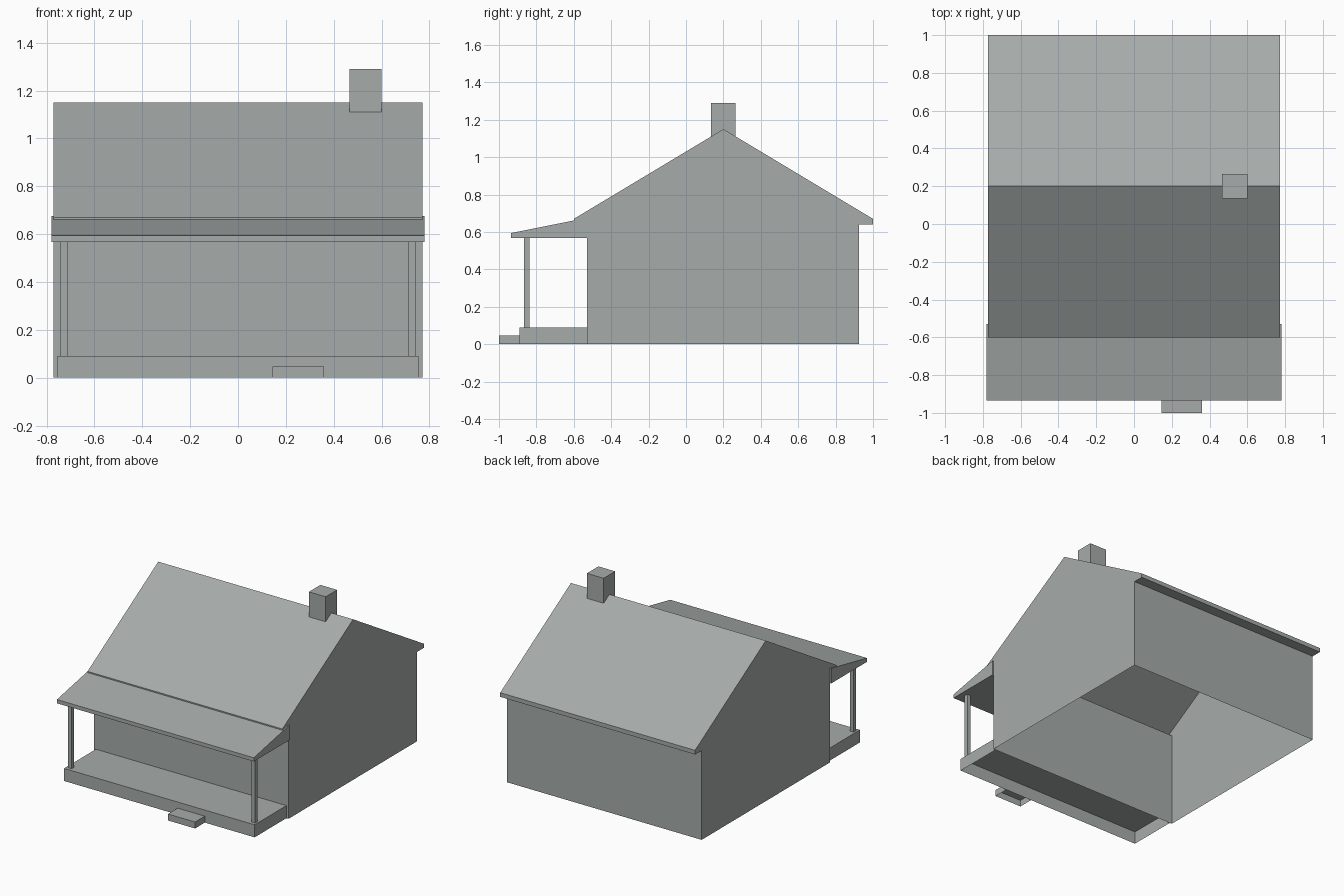
import bpy
import bmesh

cube = bpy.data.objects.get("Cube")
if cube:
    bpy.data.objects.remove(cube, do_unlink=True)

COLOR = (0.38, 0.41, 0.40, 1.0)
grey = bpy.data.materials.new("plain grey")
grey.use_nodes = True
grey.diffuse_color = COLOR
bsdf = next(n for n in grey.node_tree.nodes if n.type == "BSDF_PRINCIPLED")
bsdf.inputs["Base Color"].default_value = COLOR
bsdf.inputs["Roughness"].default_value = 0.8


def extrude_profile(name, profile, x0, x1, open_sides=()):
    """Sweep a closed (y, z) profile along x; sides listed in open_sides are left out."""
    bm = bmesh.new()
    near = [bm.verts.new((x0, y, z)) for y, z in profile]
    far = [bm.verts.new((x1, y, z)) for y, z in profile]
    bm.faces.new(near)
    bm.faces.new(far[::-1])
    count = len(profile)
    for i in range(count):
        if i not in open_sides:
            j = (i + 1) % count
            bm.faces.new((near[j], near[i], far[i], far[j]))
    # Profiles run clockwise in (y, z), so flip the faces if they point inward
    bm.normal_update()
    if bm.faces[:][0].normal.x > 0:
        bmesh.ops.reverse_faces(bm, faces=bm.faces[:])
    mesh = bpy.data.meshes.new(name)
    bm.to_mesh(mesh)
    bm.free()
    mesh.materials.append(grey)
    obj = bpy.data.objects.new(name, mesh)
    bpy.context.collection.objects.link(obj)
    return obj


def rect(y0, y1, z0, z1):
    """Rectangle whose last side is the bottom."""
    return [(y0, z0), (y0, z1), (y1, z1), (y1, z0)]


BOTTOM = (3,)
WALL_FRONT, WALL_BACK = -0.53, 0.925
RIDGE_Y, RIDGE_Z = 0.2, 1.15
EAVE_TOP, EAVE_BOTTOM = 0.67, 0.64

# House shell: walls, boxed eaves and gable roof, open underneath
house = [(WALL_FRONT, 0), (WALL_FRONT, EAVE_BOTTOM), (-0.6, EAVE_BOTTOM), (-0.6, EAVE_TOP),
         (RIDGE_Y, RIDGE_Z),
         (1.0, EAVE_TOP), (1.0, EAVE_BOTTOM), (WALL_BACK, EAVE_BOTTOM), (WALL_BACK, 0)]
extrude_profile("house_shell", house, -0.772, 0.772, (8,))

# Chimney straddling the ridge
side_z = RIDGE_Z - 0.065 * 0.6
chimney = [(0.135, side_z), (0.135, 1.29), (0.265, 1.29), (0.265, side_z), (RIDGE_Y, RIDGE_Z)]
extrude_profile("chimney", chimney, 0.467, 0.6, (3, 4))

# Porch roof wedge
porch_roof = [(-0.935, 0.567), (-0.935, 0.594), (WALL_FRONT, 0.675), (WALL_FRONT, 0.567)]
extrude_profile("porch_roof", porch_roof, -0.78, 0.78)

# Porch deck and step, hollow underneath
extrude_profile("porch_deck", rect(-0.89, WALL_FRONT, 0, 0.09), -0.755, 0.755, BOTTOM)
extrude_profile("porch_step", rect(-1.0, -0.89, 0, 0.046), 0.145, 0.36, BOTTOM)

# Porch posts
for side, x in (("right", -0.727), ("left", 0.727)):
    extrude_profile(side + "_porch_post", rect(-0.866, -0.838, 0.09, 0.567), x - 0.015, x + 0.015)
